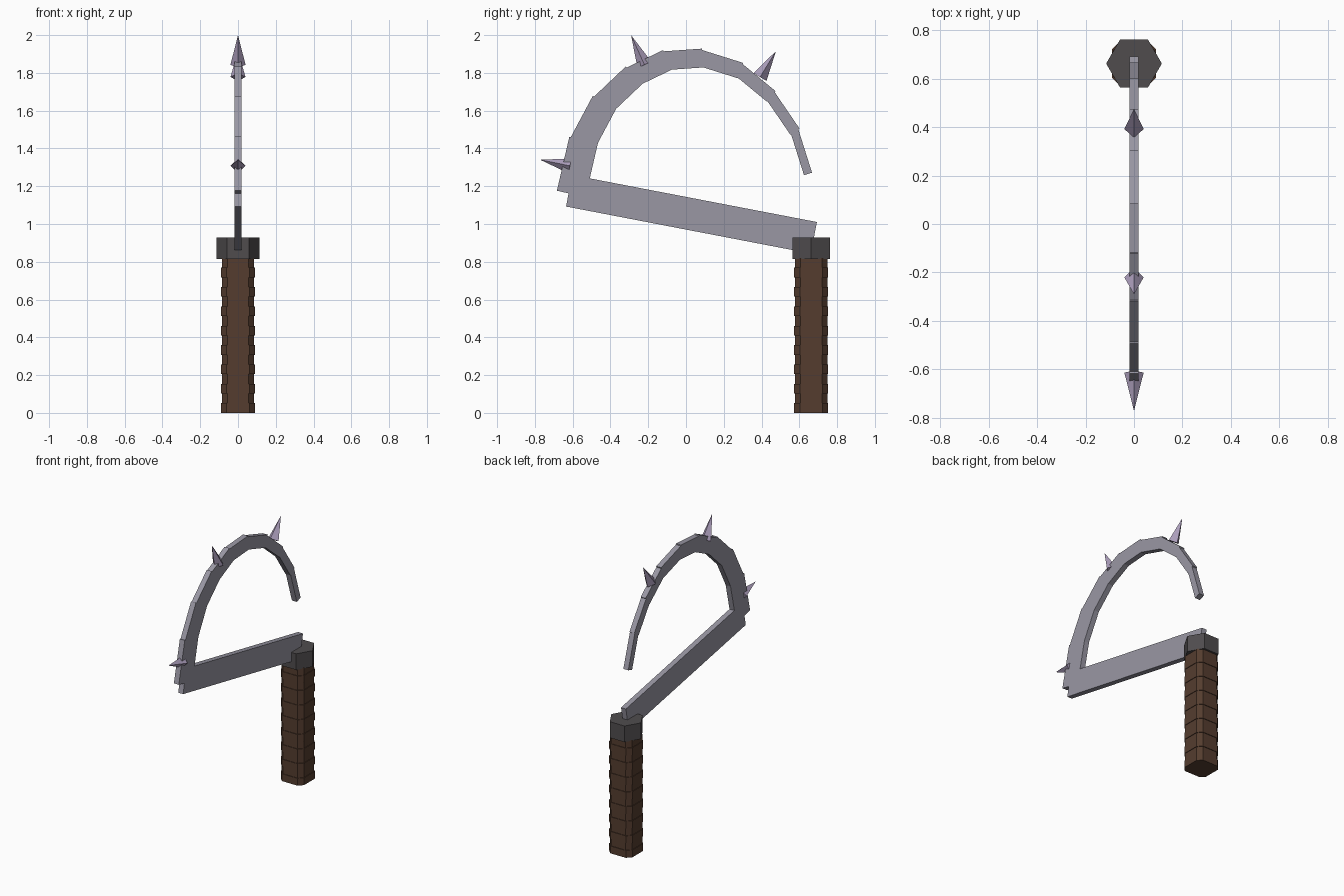
import bpy, bmesh, math
from mathutils import Vector, Matrix

if "Cube" in bpy.data.objects:
    bpy.data.objects.remove(bpy.data.objects["Cube"])


def material(name, rgb):
    m = bpy.data.materials.new(name)
    m.diffuse_color = (*rgb, 1)
    m.use_nodes = True
    m.node_tree.nodes["Principled BSDF"].inputs["Base Color"].default_value = m.diffuse_color
    return m


STEEL = material("grey steel", (0.32, 0.31, 0.37))
IRON = material("dark iron", (0.08, 0.073, 0.076))
LEATHER = material("brown leather", (0.09, 0.046, 0.028))
SPIKE = material("pale violet", (0.42, 0.35, 0.51))
HANDLE_Y = 0.663


def finish(name, bm, mat):
    bmesh.ops.recalc_face_normals(bm, faces=bm.faces)
    me = bpy.data.meshes.new(name)
    bm.to_mesh(me)
    bm.free()
    me.materials.append(mat)
    ob = bpy.data.objects.new(name, me)
    bpy.context.collection.objects.link(ob)


def frame(a, d):
    """Matrix at a (y, z) whose local z runs along d and local x is world x."""
    d = d.normalized()
    m = Matrix.Identity(4)
    m.col[1] = (0, d.y, -d.x, 0)
    m.col[2] = (0, d.x, d.y, 0)
    m.col[3] = (0, a.x, a.y, 1)
    return m


def bar(bm, a, b, width, start=0, end=0):
    """Flat steel box from a to b in the yz plane."""
    a, b = Vector(a), Vector(b)
    d = (b - a).normalized()
    a, b = a - d * start, b + d * end
    m = frame((a + b) / 2, d) @ Matrix.Diagonal((0.038, width, (b - a).length, 1))
    bmesh.ops.create_cube(bm, size=1, matrix=m)


# Straight arm of the blade
bm = bmesh.new()
bar(bm, (-0.619, 1.176), (0.677, 0.927), 0.17)
finish("blade_arm", bm, STEEL)

# Curved hook: nine boxes that narrow toward the tip
path = [(-0.608, 1.159), (-0.545, 1.432), (-0.437, 1.634), (-0.283, 1.780),
        (-0.106, 1.865), (0.079, 1.878), (0.283, 1.814), (0.447, 1.679),
        (0.574, 1.493), (0.646, 1.265)]
bm = bmesh.new()
for i in range(9):
    w = 0.155 - 0.0138 * i
    ext = w * 0.085
    bar(bm, path[i], path[i + 1], w, ext if i else 0, ext if i < 8 else 0)
finish("blade_hook", bm, STEEL)

# Four-sided spikes along the outside of the hook
for n, (base, tip) in enumerate([((-0.614, 1.308), (-0.772, 1.340)),
                                 ((-0.220, 1.843), (-0.291, 2.0)),
                                 ((0.392, 1.778), (0.476, 1.915))]):
    base, tip = Vector(base), Vector(tip)
    h = (tip - base).length
    bm = bmesh.new()
    bmesh.ops.create_cone(bm, cap_ends=True, segments=4, radius1=0.04, radius2=0,
                          depth=h, matrix=frame((base + tip) / 2, tip - base))
    bmesh.ops.remove_doubles(bm, verts=bm.verts, dist=0.0005)
    finish(f"spike_{n + 1}", bm, SPIKE)

# Six-sided collar, corners pointing front and back
bm = bmesh.new()
bmesh.ops.create_cone(bm, cap_ends=True, segments=6, radius1=0.115, radius2=0.115, depth=0.113,
                      matrix=Matrix.Translation((0, HANDLE_Y, 0.871)) @ Matrix.Rotation(math.pi / 2, 4, 'Z'))
finish("collar", bm, IRON)

# Grip: chamfered square section, wrapped in alternating rings
bm = bmesh.new()
rings, step = 16, 0.82 / 16
loops = []
for i in range(rings):
    a, c = (0.090, 0.060) if i % 2 == 0 else (0.086, 0.056)
    section = [(a, -c), (a, c), (c, a), (-c, a), (-a, c), (-a, -c), (-c, -a), (c, -a)]
    for z in (i * step, (i + 1) * step):
        loops.append([bm.verts.new((x, HANDLE_Y + y, z)) for x, y in section])
for lo, hi in zip(loops, loops[1:]):
    for k in range(8):
        bm.faces.new((lo[k], lo[(k + 1) % 8], hi[(k + 1) % 8], hi[k]))
bm.faces.new(loops[0][::-1])
bm.faces.new(loops[-1])
finish("grip", bm, LEATHER)
